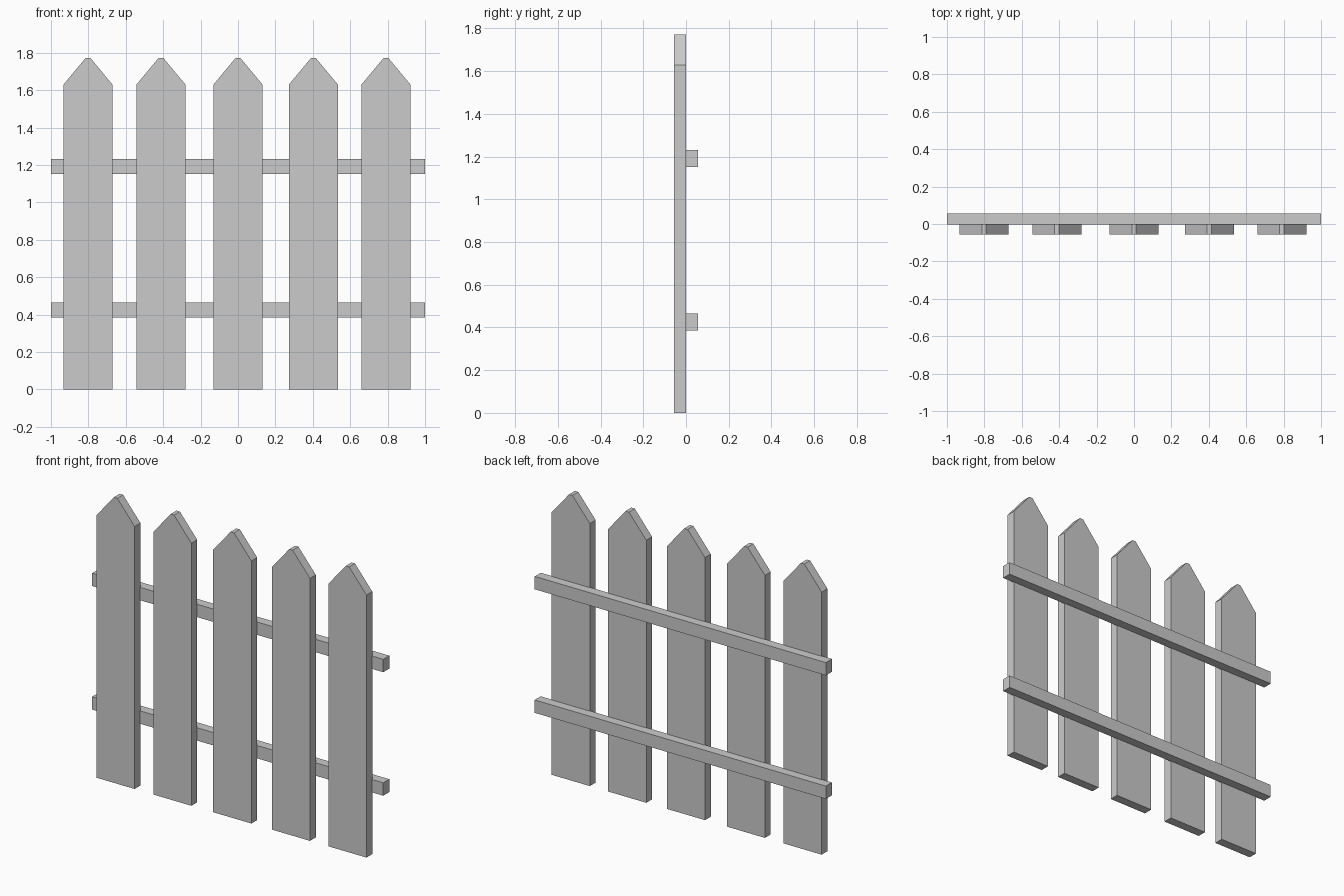
import bpy
import bmesh

if "Cube" in bpy.data.objects:
    bpy.data.objects.remove(bpy.data.objects["Cube"])


def extrude_profile(name, points, y0, y1):
    """Solid made from an (x, z) outline extruded along y."""
    bm = bmesh.new()
    face = bm.faces.new([bm.verts.new((x, y0, z)) for x, z in points])
    ext = bmesh.ops.extrude_face_region(bm, geom=[face])
    verts = [g for g in ext["geom"] if isinstance(g, bmesh.types.BMVert)]
    bmesh.ops.translate(bm, verts=verts, vec=(0, y1 - y0, 0))
    bmesh.ops.recalc_face_normals(bm, faces=bm.faces)
    mesh = bpy.data.meshes.new(name)
    bm.to_mesh(mesh)
    bm.free()
    obj = bpy.data.objects.new(name, mesh)
    bpy.context.collection.objects.link(obj)
    return obj


# Pickets: pointed boards with a small flat tip, slightly uneven spacing
HALF, TIP, SHOULDER, TOP = 0.131, 0.012, 1.63, 1.773
outline = [(-HALF, 0), (HALF, 0), (HALF, SHOULDER),
           (TIP, TOP), (-TIP, TOP), (-HALF, SHOULDER)]
for i, cx in enumerate((-0.802, -0.412, 0.0, 0.403, 0.791)):
    picket = extrude_profile(f"picket_{i + 1}", outline, -0.056, 0.001)
    picket.location.x = cx

# Rails: two long bars behind the pickets
for name, z in (("lower_rail", 0.385), ("upper_rail", 1.152)):
    bar = [(-1, 0), (1, 0), (1, 0.08), (-1, 0.08)]
    rail = extrude_profile(name, bar, -0.003, 0.056)
    rail.location.z = z
